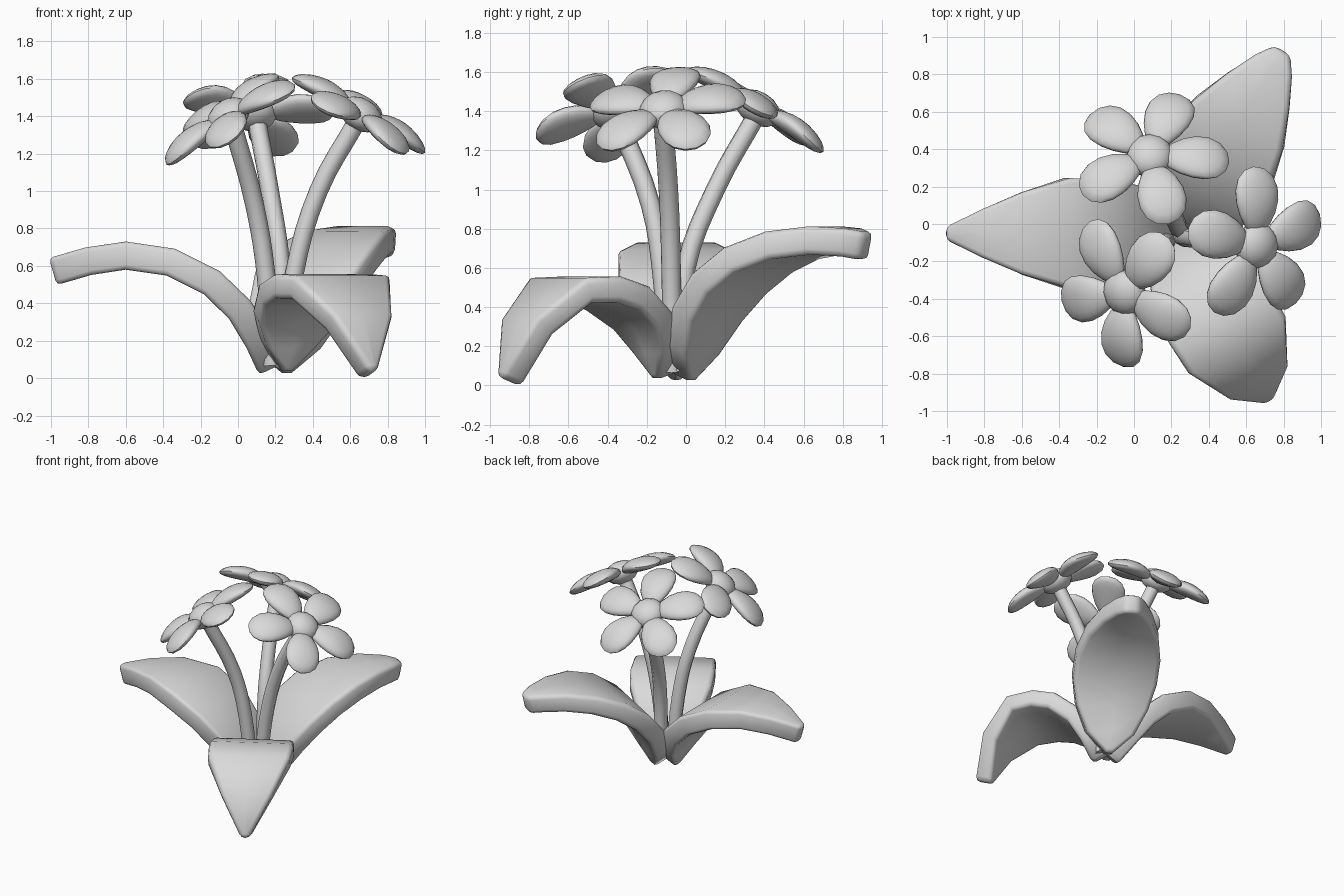
import bpy, bmesh, math
from mathutils import Vector, Matrix

if "Cube" in bpy.data.objects:
    bpy.data.objects.remove(bpy.data.objects["Cube"])

grey = bpy.data.materials.new("light_grey")
grey.diffuse_color = (0.7, 0.7, 0.7, 1)
grey.use_nodes = True
grey.node_tree.nodes["Principled BSDF"].inputs["Base Color"].default_value = grey.diffuse_color
BASE = Vector((0.2, -0.05, 0))


def finish(obj, angle=50):
    obj.data.materials.clear()
    obj.data.materials.append(grey)
    bpy.ops.object.select_all(action='DESELECT')
    obj.select_set(True)
    bpy.context.view_layer.objects.active = obj
    bpy.ops.object.shade_smooth_by_angle(angle=math.radians(angle))


def mesh_object(name, bm):
    bmesh.ops.recalc_face_normals(bm, faces=bm.faces)
    mesh = bpy.data.meshes.new(name)
    bm.to_mesh(mesh)
    bm.free()
    obj = bpy.data.objects.new(name, mesh)
    bpy.context.collection.objects.link(obj)
    return obj


def leaf(name, azimuth, thickness, base, profile):
    """Thick arched blade; profile rows are (distance, height, half width)."""
    a = math.radians(azimuth)
    out = Vector((math.cos(a), math.sin(a), 0))
    side = Vector((-math.sin(a), math.cos(a), 0))
    bm = bmesh.new()
    rows = [[bm.verts.new(base + out * r + side * w * s + Vector((0, 0, z)))
             for s in (-1, 0, 1)] for r, z, w in profile]
    for lo, hi in zip(rows, rows[1:]):
        for i in range(2):
            bm.faces.new((lo[i], lo[i + 1], hi[i + 1], hi[i]))
    obj = mesh_object(name, bm)
    solid = obj.modifiers.new("thickness", 'SOLIDIFY')
    solid.thickness, solid.offset = thickness, 0
    bevel = obj.modifiers.new("soft_rim", 'BEVEL')
    bevel.width, bevel.segments = 0.03, 2
    bevel.limit_method, bevel.angle_limit = 'ANGLE', math.radians(50)
    finish(obj)


def stem(name, points):
    """Round tube through the points."""
    curve = bpy.data.curves.new(name, 'CURVE')
    curve.dimensions = '3D'
    curve.bevel_depth, curve.bevel_resolution = 0.05, 2
    curve.use_fill_caps = True
    curve.resolution_u = 4
    spline = curve.splines.new('BEZIER')
    spline.bezier_points.add(len(points) - 1)
    for bp, p in zip(spline.bezier_points, points):
        bp.co = p
        bp.handle_left_type = bp.handle_right_type = 'AUTO'
    obj = bpy.data.objects.new(name, curve)
    bpy.context.collection.objects.link(obj)
    bpy.ops.object.select_all(action='DESELECT')
    obj.select_set(True)
    bpy.context.view_layer.objects.active = obj
    bpy.ops.object.convert(target='MESH')
    finish(bpy.context.view_layer.objects.active)


def flower(name, centre, slope, start):
    """Five egg-shaped petals round a domed centre, tilted by the slope."""
    normal = Vector((-slope[0], -slope[1], 1)).normalized()
    tilt = Vector((0, 0, 1)).rotation_difference(normal).to_matrix().to_4x4()
    place = Matrix.Translation(centre) @ tilt
    # Petals
    bm = bmesh.new()
    for k in range(5):
        verts = bmesh.ops.create_uvsphere(bm, u_segments=16, v_segments=10, radius=1)["verts"]
        turn = Matrix.Rotation(math.radians(start + 72 * k), 4, 'Z')
        for v in verts:
            x, y, z = v.co
            v.co = place @ turn @ Vector((0.24 + 0.185 * x,
                                          0.126 * y * (1 + 0.25 * x),
                                          0.052 * z - 0.012 * x + 0.012 - 0.025 * x * x))
    finish(mesh_object(name + "_petals", bm))
    # Domed centre
    bm = bmesh.new()
    bmesh.ops.create_uvsphere(bm, u_segments=12, v_segments=8, radius=1,
                              matrix=place @ Matrix.Diagonal((0.125, 0.125, 0.085, 1)))
    finish(mesh_object(name + "_centre", bm))


# Leaves
leaf("left_leaf", 180, 0.15, BASE, [
    (.02, .05, .025), (.09, .2, .16), (.19, .365, .25), (.34, .51, .29), (.56, .62, .295),
    (.8, .655, .22), (1.0, .625, .13), (1.19, .57, .035)])
leaf("back_leaf", 59.5, 0.145, BASE + Vector((.01, -.012, 0)), [
    (.05, .045, .025), (.11, .185, .18), (.2, .365, .27), (.33, .52, .315), (.5, .64, .315),
    (.7, .715, .27), (.9, .74, .19), (1.05, .73, .115), (1.14, .71, .05)])
leaf("front_leaf", -60, 0.135, BASE + Vector((.005, .002, 0)), [
    (.07, .05, .025), (.12, .19, .15), (.2, .33, .24), (.35, .445, .3), (.5, .49, .31),
    (.68, .485, .3), (.88, .3, .185), (.985, .02, .03)])

# Stems
stem("front_stem", [(.18, -.09, .07), (.15, -.12, .55), (.09, -.18, .92), (-.03, -.35, 1.36)])
stem("back_stem", [(.25, -.03, .07), (.23, .0, .6), (.17, .15, 1.0), (.1, .36, 1.38)])
stem("right_stem", [(.25, -.07, .07), (.3, -.075, .55), (.43, -.09, 1.0), (.64, -.12, 1.38)])

# Flowers
flower("front_flower", (-.05, -.365, 1.403), (.65, .28), 47)
flower("back_flower", (.085, .365, 1.415), (.03, -.6), -4)
flower("right_flower", (.655, -.115, 1.41), (-.58, .17), 21)
